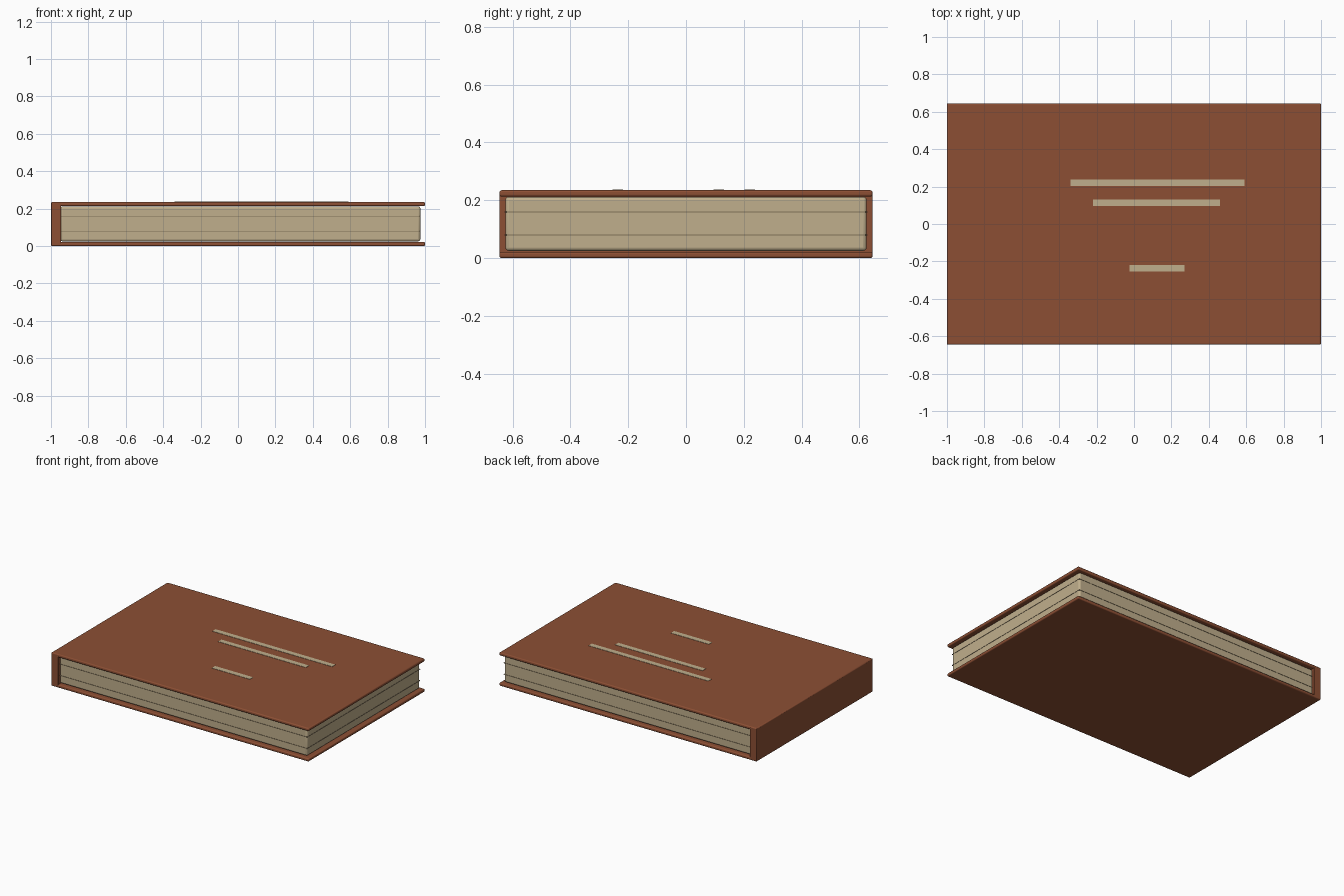
import bpy

if "Cube" in bpy.data.objects:
    bpy.data.objects.remove(bpy.data.objects["Cube"])


def material(name, rgb):
    m = bpy.data.materials.new(name)
    m.diffuse_color = (*rgb, 1)
    m.use_nodes = True
    m.node_tree.nodes["Principled BSDF"].inputs["Base Color"].default_value = m.diffuse_color
    return m


LEATHER = material("brown leather", (0.265, 0.078, 0.034))
PAPER = material("cream paper", (0.53, 0.43, 0.265))
SHADE = material("dark paper line", (0.22, 0.17, 0.10))


def box(name, x, y, z, mat, bevel=0.0, segments=3):
    """Box given by (min, max) on each axis, with optional rounded edges."""
    bpy.ops.mesh.primitive_cube_add(
        size=1, location=[(a + b) / 2 for a, b in (x, y, z)])
    o = bpy.context.object
    o.name = name
    o.scale = [b - a for a, b in (x, y, z)]
    bpy.ops.object.transform_apply(location=False, rotation=False, scale=True)
    o.data.materials.append(mat)
    if bevel:
        mod = o.modifiers.new("rounded edges", "BEVEL")
        mod.width = bevel
        mod.segments = segments
        bpy.ops.object.shade_smooth_by_angle()
    return o


W, D, H = 1.0, 0.645, 0.235   # half width, half depth, height
T = 0.022                     # cover board thickness

# Cover boards and spine
box("bottom_cover", (-W, W), (-D, D), (0, T), LEATHER, 0.007)
box("top_cover", (-W, W), (-D, D), (H - T, H), LEATHER, 0.007)
box("spine", (-W, -0.945), (-D, D), (0.002, H - 0.002), LEATHER, 0.004)

# Page block with soft corners
box("page_block", (-0.95, 0.975), (-0.625, 0.625), (T + 0.003, H - T - 0.001),
    PAPER, 0.012)

# Thin page lines running round the block
for i, z in enumerate((0.08, 0.16)):
    box(f"page_line_{i + 1}", (-0.948, 0.977), (-0.627, 0.627),
        (z - 0.0015, z + 0.0015), SHADE)

# Pale bars on the front board
for i, (x0, x1, y) in enumerate(((-0.34, 0.59, 0.22),
                                 (-0.22, 0.46, 0.113),
                                 (-0.025, 0.27, -0.236))):
    box(f"cover_bar_{i + 1}", (x0, x1), (y - 0.018, y + 0.018),
        (H - 0.002, H + 0.002), PAPER)
